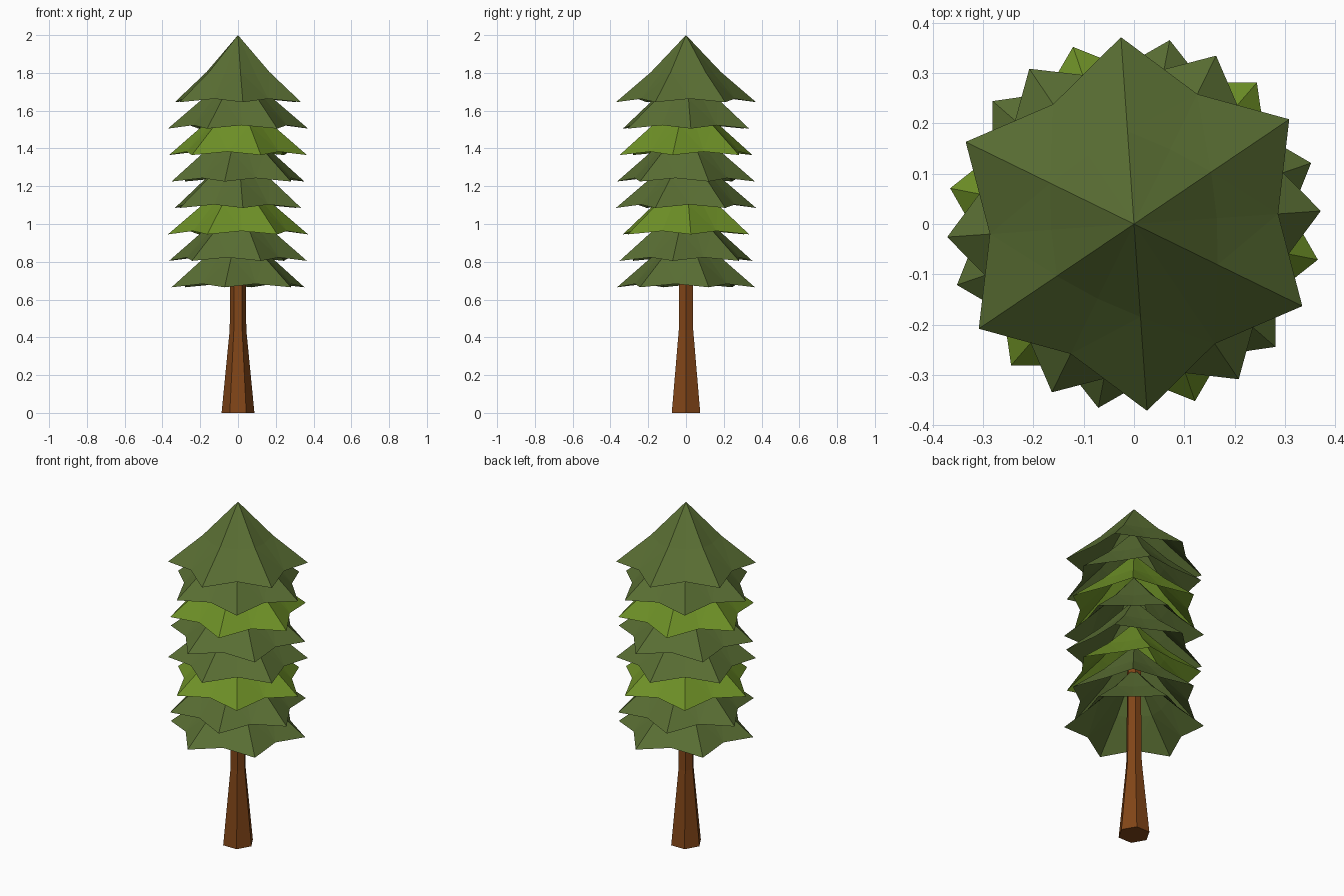
import bpy, bmesh
from math import cos, sin, radians

if "Cube" in bpy.data.objects:
    bpy.data.objects.remove(bpy.data.objects["Cube"])


def material(name, rgb):
    m = bpy.data.materials.new(name)
    m.diffuse_color = (*rgb, 1)
    m.use_nodes = True
    m.node_tree.nodes["Principled BSDF"].inputs["Base Color"].default_value = m.diffuse_color
    return m


dark = material("dark_green", (0.10, 0.155, 0.033))
light = material("light_green", (0.155, 0.28, 0.02))
brown = material("bark_brown", (0.22, 0.06, 0.009))


def polar(r, deg, z):
    return (r * cos(radians(deg)), r * sin(radians(deg)), z)


def finish(bm, name, mat):
    bmesh.ops.recalc_face_normals(bm, faces=bm.faces)
    me = bpy.data.meshes.new(name)
    bm.to_mesh(me)
    bm.free()
    me.materials.append(mat)
    ob = bpy.data.objects.new(name, me)
    bpy.context.collection.objects.link(ob)
    return ob


def bridge(bm, a, b):
    n = len(a)
    for i in range(n):
        bm.faces.new((a[i], a[(i + 1) % n], b[(i + 1) % n], b[i]))


# Trunk: flared hexagonal column ending inside the lower foliage
bm = bmesh.new()
rings = [[bm.verts.new(polar(r, 60 * i, z)) for i in range(6)]
         for z, r in ((0, 0.087), (0.44, 0.044), (1.025, 0.038))]
for lo, hi in zip(rings, rings[1:]):
    bridge(bm, lo, hi)
bm.faces.new(rings[0])
bm.faces.new(rings[-1])
finish(bm, "trunk", brown)


# Foliage tier: open six-pointed star cone with a drooping lower half
def tier(name, z, turn, mat):
    bm = bmesh.new()
    apex = bm.verts.new((0, 0, z + 0.355))
    mid, rim = [], []
    for i in range(12):
        a = turn + 30 * i
        tip = i % 2 == 0
        mid.append(bm.verts.new(polar(0.185 if tip else 0.165, a, z + (0.16 if tip else 0.15))))
        rim.append(bm.verts.new(polar(0.372 if tip else 0.287, a, z + (0 if tip else 0.018))))
    for i in range(12):
        j = (i + 1) % 12
        bm.faces.new((apex, mid[i], mid[j]))
        # split each lower panel along the valley-to-ridge diagonal
        if i % 2 == 0:
            bm.faces.new((mid[i], rim[i], rim[j]))
            bm.faces.new((mid[i], rim[j], mid[j]))
        else:
            bm.faces.new((mid[i], rim[i], mid[j]))
            bm.faces.new((mid[j], rim[i], rim[j]))
    finish(bm, name, mat)


for k in range(8):
    tier(f"foliage_tier_{k + 1}", 0.665 + 0.14 * k, (19, 49, 4, 34)[k % 4],
         light if k in (2, 5) else dark)
